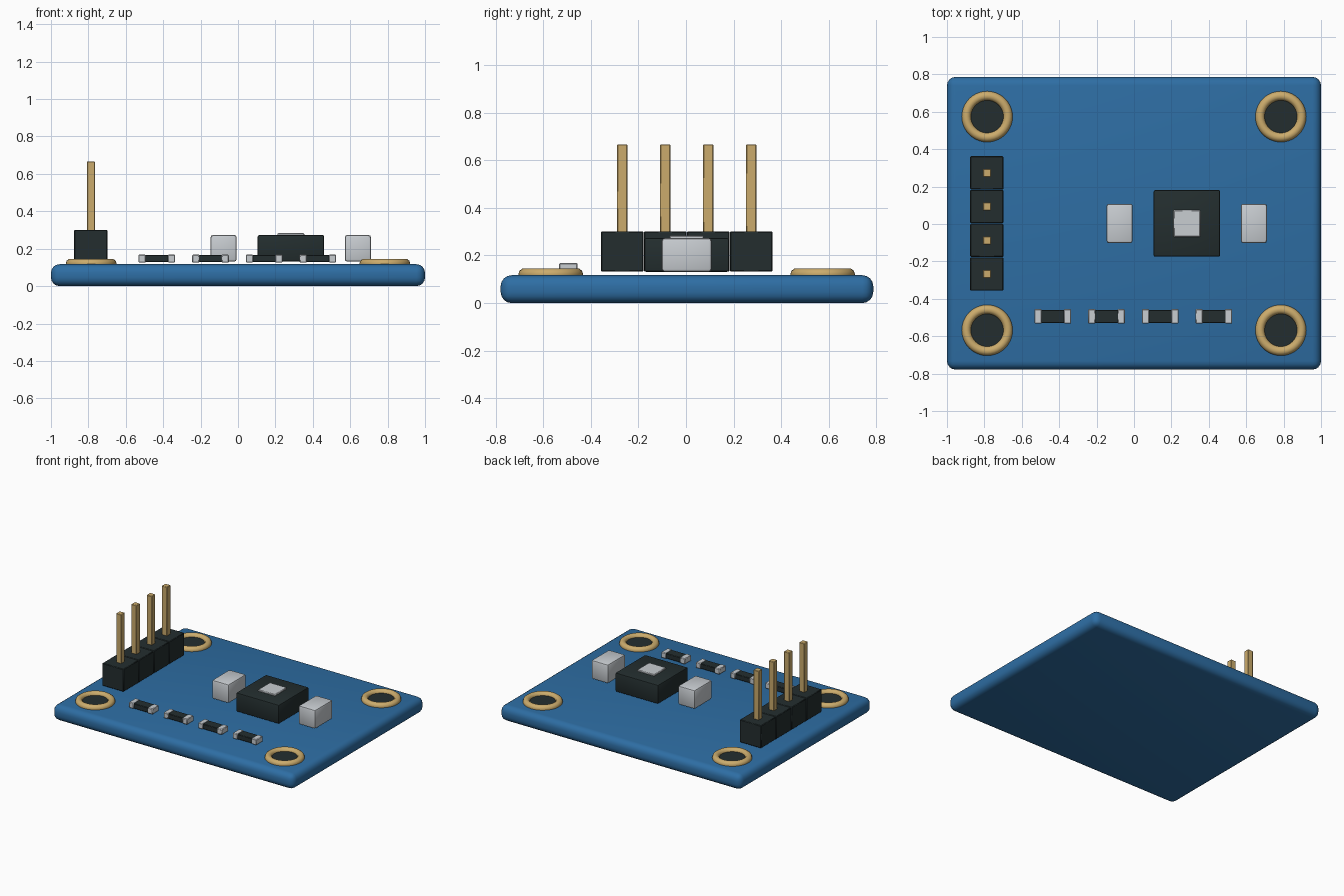
import bpy, math

if "Cube" in bpy.data.objects:
    bpy.data.objects.remove(bpy.data.objects["Cube"])

def material(name, rgb):
    m = bpy.data.materials.new(name)
    m.diffuse_color = (*rgb, 1)
    m.use_nodes = True
    m.node_tree.nodes["Principled BSDF"].inputs["Base Color"].default_value = m.diffuse_color
    return m

BLUE = material("board blue", (0.027, 0.155, 0.37))
DARK = material("dark plastic", (0.017, 0.027, 0.028))
GOLD = material("gold metal", (0.60, 0.41, 0.15))
SILVER = material("silver metal", (0.58, 0.61, 0.64))

def finish(name, mat):
    ob = bpy.context.object
    ob.name = name
    ob.data.materials.append(mat)
    return ob

def box(name, mat, center, size, z0, z1, bevel=0.0, segments=2):
    """Bevelled box given its xy centre, xy size and z range."""
    bpy.ops.mesh.primitive_cube_add(size=1, location=(*center, (z0 + z1) / 2))
    ob = finish(name, mat)
    ob.scale = (*size, z1 - z0)
    bpy.ops.object.transform_apply(location=False, rotation=False, scale=True)
    if bevel:
        mod = ob.modifiers.new("bevel", 'BEVEL')
        mod.width = bevel
        mod.segments = segments
        bpy.ops.object.modifier_apply(modifier=mod.name)
        bpy.ops.object.shade_smooth_by_angle(angle=math.radians(40))
    return ob

# Circuit board
box("board", BLUE, (0, 0.004), (2.0, 1.565), 0, 0.117, 0.046, 4)

# Mounting holes: gold rim around a dark disc
for x in (-0.785, 0.785):
    for y in (0.574, -0.568):
        bpy.ops.mesh.primitive_torus_add(
            location=(x, y, 0.121), major_radius=0.111, minor_radius=0.025,
            major_segments=40, minor_segments=10)
        finish("hole_rim", GOLD)
        bpy.ops.object.shade_smooth()
        bpy.ops.mesh.primitive_cylinder_add(
            vertices=40, radius=0.105, depth=0.03, location=(x, y, 0.109))
        finish("hole_disc", DARK)
        bpy.ops.object.shade_smooth_by_angle(angle=math.radians(40))

# Pin header
for i in range(4):
    y = 0.003 + (i - 1.5) * 0.1805
    box("header_block", DARK, (-0.787, y), (0.177, 0.178), 0.132, 0.301, 0.004, 1)
    box("header_pin", GOLD, (-0.787, y), (0.043, 0.043), 0.2, 0.666, 0.003, 1)

# Main chip with its sensor window
box("chip", DARK, (0.283, 0.003), (0.356, 0.356), 0.131, 0.273, 0.009)
box("chip_window", SILVER, (0.283, 0.003), (0.143, 0.143), 0.268, 0.283, 0.004, 1)

# Capacitors on both sides of the chip
for x in (-0.077, 0.641):
    box("capacitor", SILVER, (x, 0.003), (0.14, 0.21), 0.131, 0.273, 0.013)

# Row of resistors with metal end caps
for i in range(4):
    x = -0.434 + i * 0.287
    box("resistor_body", DARK, (x, -0.494), (0.13, 0.07), 0.128, 0.166, 0.003, 1)
    for side in (-1, 1):
        box("resistor_end", SILVER, (x + side * 0.0785, -0.494),
            (0.039, 0.077), 0.126, 0.168, 0.004, 1)
